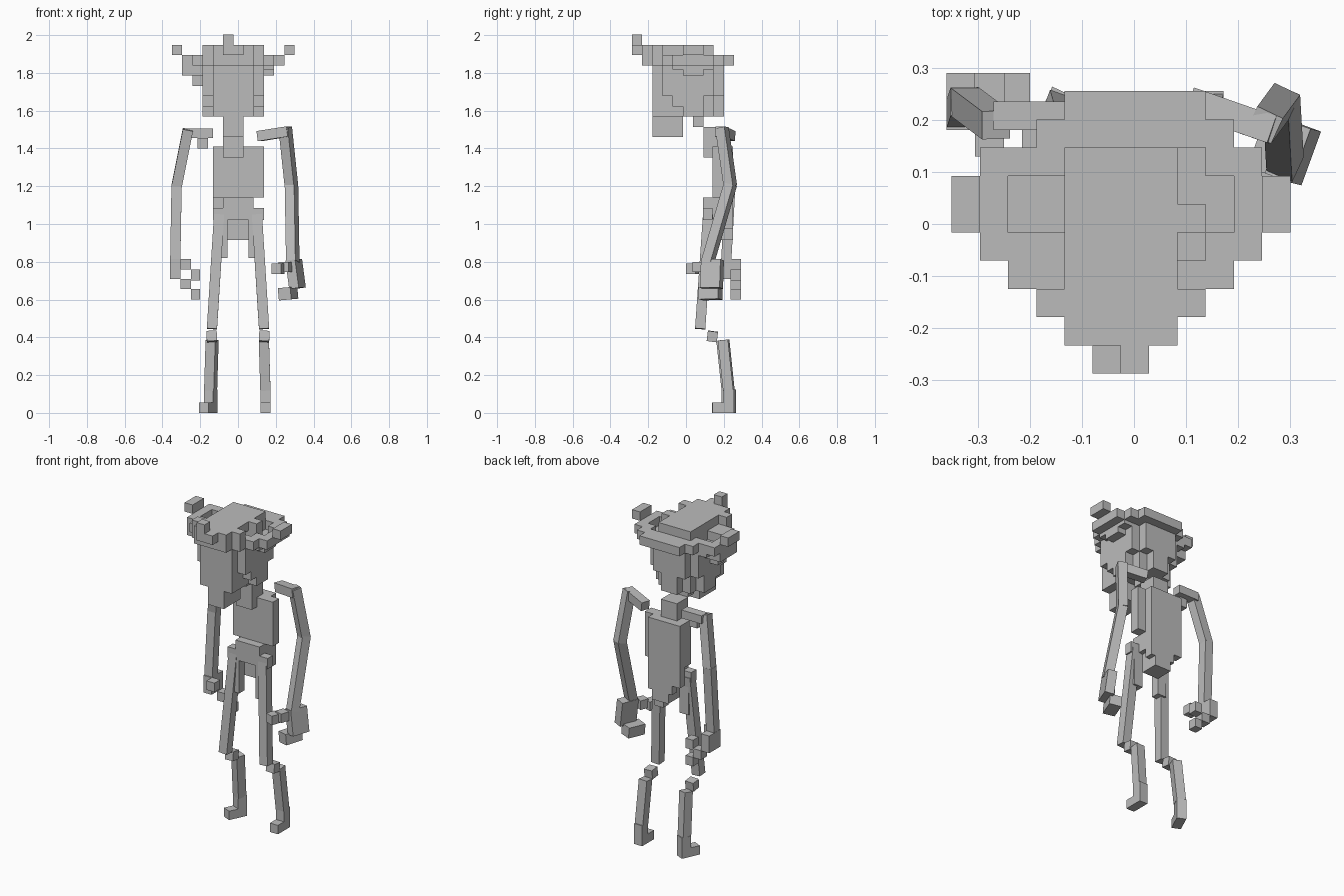
import bpy, bmesh
from mathutils import Vector, Matrix
from math import radians

cube = bpy.data.objects.get("Cube")
if cube:
    bpy.data.objects.remove(cube, do_unlink=True)

grey = bpy.data.materials.new("plain grey")
grey.use_nodes = True
COLOUR = (0.5, 0.5, 0.5, 1)
grey.diffuse_color = COLOUR
grey.node_tree.nodes["Principled BSDF"].inputs["Base Color"].default_value = COLOUR

U = 0.0542             # edge of one block
X0, Y0, Z0 = -0.025, -0.016, 1.84   # origin of the head grid


def finish(name, bm):
    mesh = bpy.data.meshes.new(name)
    bm.to_mesh(mesh)
    bm.free()
    mesh.materials.append(grey)
    obj = bpy.data.objects.new(name, mesh)
    bpy.context.collection.objects.link(obj)
    return obj


def add_box(bm, lo, hi):
    lo, hi = Vector(lo), Vector(hi)
    m = Matrix.Translation((lo + hi) / 2) @ Matrix.Diagonal((*(hi - lo), 1))
    bmesh.ops.create_cube(bm, size=1, matrix=m)


def boxes(name, *items):
    """Boxes in world units, each (x0, x1, y0, y1, z0, z1)."""
    bm = bmesh.new()
    for x0, x1, y0, y1, z0, z1 in items:
        add_box(bm, (x0, y0, z0), (x1, y1, z1))
    return finish(name, bm)


def blocks(name, *items):
    """Boxes counted in blocks on the head grid."""
    return boxes(name, *[(X0 + a * U, X0 + b * U, Y0 + c * U, Y0 + d * U,
                          Z0 + e * U, Z0 + f * U) for a, b, c, d, e, f in items])


def limb(name, p, q, width=U, depth=U, yaw=0):
    """Square bar running from p to q, turned by yaw about the vertical."""
    p, q = Vector(p), Vector(q)
    z = (q - p).normalized()
    x = Matrix.Rotation(radians(yaw), 3, 'Z') @ Vector((1, 0, 0))
    x = (x - z * x.dot(z)).normalized()
    rot = Matrix((x, z.cross(x), z)).transposed().to_4x4()
    m = Matrix.Translation((p + q) / 2) @ rot
    bm = bmesh.new()
    bmesh.ops.create_cube(bm, size=1, matrix=m @ Matrix.Diagonal((width, depth, (q - p).length, 1)))
    return finish(name, bm)


# Hat brim: one strip per row, with a shallow channel around the crown
blocks("hat_brim",
       (-2, 3, 4, 5, 0, 1), (-3, 4, 3, 4, 0, 1), (-5, -2, 2, 3, 0, 1),
       (-2, 2, 2, 3, 0, 1), (3, 5, 2, 3, 0, 1), (-5, -4, 0, 2, 0, 1),
       (4, 5, 0, 2, 0, 1), (-2, 2, 0, 2, 0, 1), (-5, -2, -1, 0, 0, 1),
       (3, 5, -1, 0, 0, 1), (-4, 4, -2, -1, 0, 1),
       (-3, 3, -3, -2, 0, 1), (-2, 2, -4, -3, 0, 1))
blocks("hat_channel_floor", (-4, 4, -1, 3, -0.4, 0))
blocks("hat_crown", (-2, 2, -1, 3, 1, 2), (2, 3, 0, 1, 0, 2))
blocks("hat_front_point", (-2, 2, -2, -1, 1, 2), (-3, 3, -3, -2, 1, 2),
       (-2, 2, -4, -3, 1, 2), (-1, 1, -5, -4, 1, 2), (-1, 0, -5, -4, 2, 3))
blocks("hat_side_tips", (-6, -5, 0, 2, 1, 2), (5, 6, 0, 2, 1, 2))
blocks("hat_drooping_edge", (-5, -3, -1, 2, -1, 0), (-4, -3, 0, 1, -2, -1),
       (3, 4, 0, 2, -1, 0))

# Head: front slab, stepped cheeks, rounded back and long chin
blocks("head", (-2, 2, -3, 3, -5, 0))
blocks("cheeks", (-3, 3, -2, 3, -3, 0), (-3, 3, -1, 2, -4, -3), (-3, 3, 0, 2, -5, -4))
blocks("head_back", (-2, 2, 3, 4, -3, 0), (-1, 1, 3, 4, -5, -3))
blocks("chin", (-1, 1, -3, 0, -7, -5))
blocks("neck", (-1, 1, 1, 2, -6, -5), (-1, 1, 2, 3, -9, -6), (-1, 1, 3, 4, -8, -6))

# Torso and hips
boxes("chest", (-.133, .138, .14, .2, 1.14, 1.41))
boxes("back_plate", (-.133, .083, .2, .25, 1.03, 1.41))
boxes("waist", (-.08, .083, .09, .2, 1.03, 1.14), (-.133, .138, .09, .14, 1.02, 1.085))
boxes("pelvis", (-.055, .055, .14, .25, .915, 1.03), (-.08, .083, .2, .25, .975, 1.03))

# Legs
for side, s in (("left", 1), ("right", -1)):
    limb(f"{side}_thigh", (s * .1, .117, 1.05), (s * .138, .075, .445))
    boxes(f"{side}_hip", (s * .085 - .03, s * .085 + .03, .09, .14, .82, 1.04))
    limb(f"{side}_knee", (s * .14, .143, .432), (s * .138, .136, .378))
    limb(f"{side}_shin", (s * .137, .195, .385), (s * .145, .223, .12),
         yaw=0 if s > 0 else -20)
    foot = boxes(f"{side}_foot", (-U / 2, U / 2, -.027, .03, 0, .125),
                 (-U / 2, U / 2, -.085, .03, 0, U))
    foot.location = (s * .145, .225, 0)
    foot.rotation_euler.z = 0 if s > 0 else radians(-25)

# Right arm, hanging straight
boxes("right_shoulder", (-.27, -.133, .18, .235, 1.455, 1.505),
      (-.215, -.16, .14, .2, 1.4, 1.455))
limb("right_upper_arm", (-.265, .19, 1.5), (-.325, .235, 1.2))
limb("right_forearm", (-.325, .235, 1.21), (-.333, .21, .75))
boxes("right_palm", (-.36, -.305, .18, .29, .71, .815))
boxes("right_fingers", (-.305, -.25, .13, .185, .76, .815),
      (-.25, -.2, .235, .29, .7, .76), (-.305, -.25, .235, .29, .655, .71),
      (-.25, -.2, .235, .29, .6, .655))

# Left arm, swung forward
limb("left_shoulder", (.11, .235, 1.465), (.268, .18, 1.49), yaw=70)
limb("left_upper_arm", (.25, .19, 1.51), (.283, .235, 1.2), yaw=-25)
limb("left_forearm", (.283, .235, 1.21), (.29, .115, .8), yaw=-25)
limb("left_palm", (.295, .14, .81), (.315, .135, .66), U, .11, yaw=-20)
limb("left_thumb", (.212, .035, .79), (.212, .035, .735), yaw=-20).location = (0, 0, 0)
limb("left_thumb_base", (.25, .07, .8), (.25, .07, .745), yaw=-20)
limb("left_fingers", (.262, .13, .665), (.268, .13, .6), .07, .11, yaw=-20)
